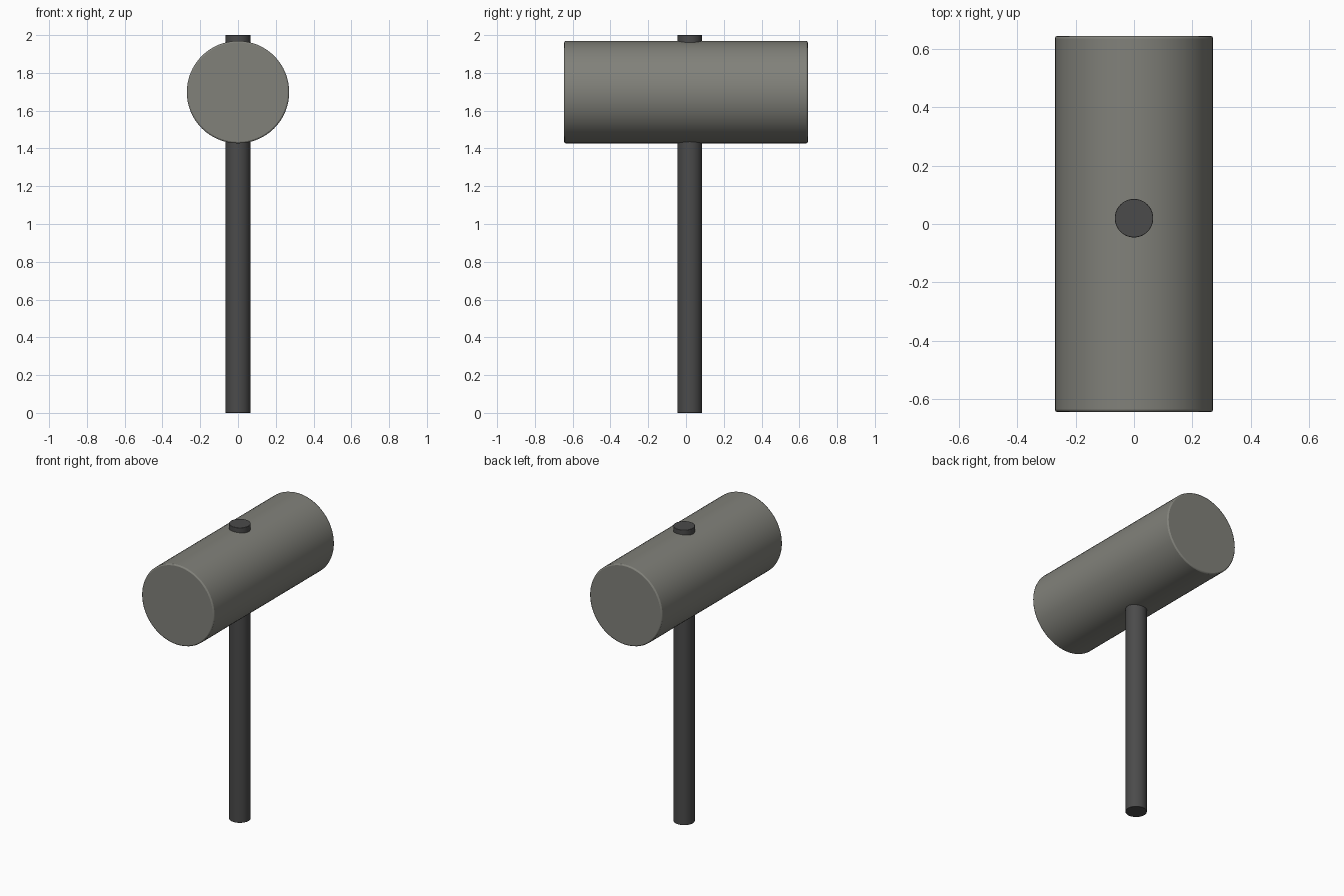
import bpy
import math

if "Cube" in bpy.data.objects:
    bpy.data.objects.remove(bpy.data.objects["Cube"])


def material(name, color):
    mat = bpy.data.materials.new(name)
    mat.diffuse_color = (*color, 1.0)
    mat.use_nodes = True
    mat.node_tree.nodes["Principled BSDF"].inputs["Base Color"].default_value = mat.diffuse_color
    return mat


def rod(name, radius, length, location, rotation, mat, bevel):
    """Smooth cylinder with softened rims."""
    bpy.ops.mesh.primitive_cylinder_add(vertices=64, radius=radius, depth=length,
                                        location=location, rotation=rotation)
    obj = bpy.context.object
    obj.name = name
    obj.data.materials.append(mat)
    bpy.ops.object.shade_smooth_by_angle(angle=math.radians(30))
    mod = obj.modifiers.new("soft_rim", 'BEVEL')
    mod.width = bevel
    mod.segments = 2
    mod.limit_method = 'ANGLE'
    mod.angle_limit = math.radians(40)
    return obj


head_grey = material("warm_grey", (0.22, 0.22, 0.195))
handle_grey = material("dark_grey", (0.07, 0.07, 0.07))

# Mallet head, lying along y
rod("mallet_head", 0.271, 1.29, (0, 0, 1.698), (math.pi / 2, 0, 0), head_grey, 0.008)

# Handle, passing through the head and poking out of the top
rod("handle", 0.066, 2.0, (0, 0.02, 1.0), (0, 0, 0), handle_grey, 0.002)
